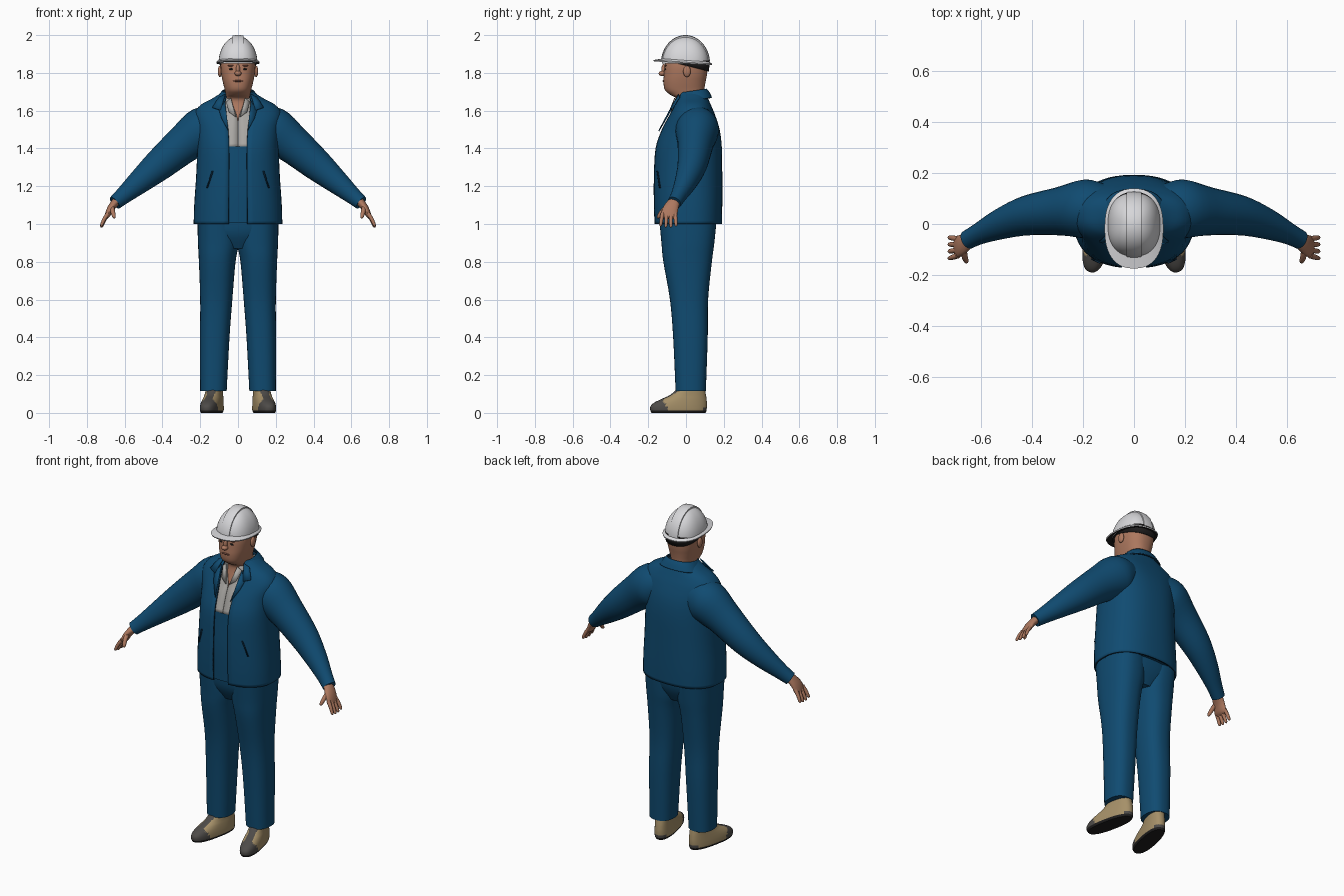
import bpy, bmesh
from math import sin, cos, pi, asin, radians
from mathutils import Vector, Matrix

if "Cube" in bpy.data.objects:
    bpy.data.objects.remove(bpy.data.objects["Cube"])

P = 2.4  # squareness of body cross-sections


def material(name, *rgb):
    m = bpy.data.materials.new(name)
    m.use_nodes = True
    m.diffuse_color = (*rgb, 1)
    node = next(n for n in m.node_tree.nodes if n.type == 'BSDF_PRINCIPLED')
    node.inputs["Base Color"].default_value = (*rgb, 1)
    node.inputs["Roughness"].default_value = 0.7
    return m


BLUE = material("work_blue", .005, .07, .165)
SEAM = material("dark_navy", .003, .025, .06)
SKIN = material("skin", .42, .19, .115)
LIP = material("brown_skin", .2, .075, .05)
WHITE = material("helmet_white", .68, .68, .7)
GREY = material("shirt_grey", .4, .39, .37)
TAN = material("boot_tan", .38, .28, .14)
TOE = material("toe_grey", .075, .07, .065)
BLACK = material("black", .014, .013, .013)


def finish(bm, name, mats, rule=None, mirror=False, thick=0, xform=None, rim=0):
    if rule:
        bm.normal_update()
        for f in bm.faces:
            f.material_index = rule(f.calc_center_median(), f.normal)
    if xform:
        bm.transform(xform)
    me = bpy.data.meshes.new(name)
    bm.to_mesh(me)
    bm.free()
    for m in mats:
        me.materials.append(m)
    ob = bpy.data.objects.new(name, me)
    bpy.context.scene.collection.objects.link(ob)
    bpy.ops.object.select_all(action='DESELECT')
    ob.select_set(True)
    bpy.context.view_layer.objects.active = ob
    bpy.ops.object.shade_smooth_by_angle(angle=radians(45))
    if thick:
        s = ob.modifiers.new("thickness", 'SOLIDIFY')
        s.thickness = thick
        s.material_offset_rim = rim
    if mirror:
        ob.modifiers.new("mirror", 'MIRROR')
    return ob


def smooth(rows, steps=4):
    """Catmull-Rom through rows of section values."""
    width = max(map(len, rows))
    v = [Vector(list(r) + [0] * (width - len(r))) for r in rows]
    v = [v[0]] + v + [v[-1]]
    out = []
    for a, b, c, d in zip(v, v[1:], v[2:], v[3:]):
        for k in range(steps):
            t = k / steps
            out.append(b + (c - a) * (t / 2) + (a * 2 - b * 5 + c * 4 - d) * (t * t / 2)
                       + (b * 3 - a - c * 3 + d) * (t ** 3 / 2))
    return out + [v[-1]]


def power(v, e):
    return abs(v) ** e * (1 if v >= 0 else -1)


def section(row, n=48):
    """Horizontal section: z, half width, front y, back y, front gap, tilt, centre x."""
    z, rx, yf, yb, gap, tilt, xc = (list(row) + [0] * 7)[:7]
    mid, hy = (yf + yb) / 2, (yb - yf) / 2
    start = asin(min(1, max(0, gap) / rx) ** (P / 2))
    pts = []
    for i in range(n + (gap > 0)):
        t = start + (2 * pi - 2 * start) * i / n
        y = -hy * power(cos(t), 2 / P)
        pts.append(Vector((xc + rx * power(sin(t), 2 / P), mid + y, z + tilt * y)))
    return pts


def loft(name, rings, mats, is_open=False, caps=True, **kw):
    bm = bmesh.new()
    vs = [[bm.verts.new(p) for p in r] for r in rings]
    n = len(vs[0])
    for a, b in zip(vs, vs[1:]):
        for i in range(n - is_open):
            j = (i + 1) % n
            bm.faces.new((a[i], a[j], b[j], b[i]))
    if caps and not is_open:
        bm.faces.new(vs[0][::-1])
        bm.faces.new(vs[-1])
        bmesh.ops.recalc_face_normals(bm, faces=bm.faces)
    return finish(bm, name, mats, **kw)


def body(name, rows, mats, **kw):
    return loft(name, [section(r) for r in smooth(rows)], mats, **kw)


def tube(name, rows, mat, n=20):
    """Mirrored limb: rows of x, y, z, radius across, radius along y."""
    rows = smooth(rows)
    rings = []
    for i, r in enumerate(rows):
        a, b = rows[max(i - 1, 0)], rows[min(i + 1, len(rows) - 1)]
        t = Vector(b[:3]) - Vector(a[:3])
        t.normalize()
        u = Vector((0, 1, 0))
        u = (u - t * u.dot(t)).normalized()
        v = t.cross(u)
        rings.append([Vector(r[:3]) + v * (r[3] * cos(2 * pi * k / n)) + u * (r[4] * sin(2 * pi * k / n))
                      for k in range(n)])
    return loft(name, rings, [mat], mirror=True)


def blob(name, loc, size, mat, mirror=False):
    bm = bmesh.new()
    bmesh.ops.create_uvsphere(bm, u_segments=20, v_segments=12, radius=1,
                              matrix=Matrix.Translation(loc) @ Matrix.Diagonal((*size, 1)))
    return finish(bm, name, [mat], mirror=mirror)


def front_y(rows, z, x):
    r = min(smooth(rows, 8), key=lambda q: abs(q[0] - z))
    return (r[2] + r[3]) / 2 - (r[3] - r[2]) / 2 * max(0, 1 - (abs(x) / r[1]) ** P) ** (1 / P)


def plate(name, rows, outline, mat, lift=.009):
    bm = bmesh.new()
    bm.faces.new([bm.verts.new((x, front_y(rows, z, x) - lift, z)) for x, z in outline])
    return finish(bm, name, [mat], mirror=True, thick=.006)


# Trousers
body("trouser_legs", [(.115, .07, -.055, .105, 0, 0, .13), (.4, .078, -.068, .115, 0, 0, .123),
                      (.6, .085, -.085, .117, 0, 0, .115), (.8, .097, -.12, .137, 0, 0, .11),
                      (.9, .108, -.13, .15, 0, 0, .104), (1.03, .107, -.142, .163, 0, 0, .108)],
     [BLUE], mirror=True)
body("trouser_seat", [(.87, .09, -.09, .11), (.95, .2, -.132, .15), (1.04, .214, -.143, .165)], [BLUE])

# Bib, shirt and open jacket
body("bib", [(1.005, .215, -.152, .175), (1.2, .207, -.158, .178), (1.41, .198, -.148, .174)], [BLUE])
shirt = [(1.41, .198, -.148, .172, .001), (1.5, .185, -.118, .16, .001), (1.56, .15, -.092, .135, .003),
         (1.62, .092, -.07, .115, .024), (1.675, .08, -.05, .108, .04, .15)]
body("shirt", shirt, [GREY], is_open=True, thick=.004)
plate("shirt_collar", shirt, [(.036, 1.665), (.062, 1.645), (.046, 1.59), (.01, 1.565)], GREY, .008)
jacket = [(1, .235, -.168, .19, .05), (1.1, .232, -.172, .192, .05), (1.25, .222, -.172, .192, .048),
          (1.4, .216, -.163, .19, .048), (1.5, .22, -.13, .178, .052), (1.58, .232, -.088, .153, .062),
          (1.63, .198, -.062, .132, .068), (1.665, .135, -.044, .117, .066), (1.695, .088, -.034, .106, .062)]
body("jacket", jacket, [BLUE, SEAM], is_open=True, thick=.01, rim=1)
body("jacket_collar", [(1.655, .122, -.06, .138, .075, .15), (1.685, .1, -.05, .124, .068, .15),
                       (1.705, .084, -.042, .11, .06, .15)], [BLUE, SEAM], is_open=True, thick=.008, rim=1)
plate("collar_points", jacket, [(.066, 1.685), (.1, 1.67), (.135, 1.615), (.092, 1.6)], BLUE, .012)
plate("lapels", jacket, [(.068, 1.65), (.1, 1.6), (.088, 1.56), (.05, 1.49)], BLUE)
plate("pocket_slits", jacket, [(.13, 1.28), (.136, 1.28), (.165, 1.19), (.159, 1.19)], SEAM, .003)

# Sleeves
tube("sleeves", [(.1, .07, 1.53, .09, .085), (.18, .06, 1.5, .122, .115), (.288, .05, 1.422, .102, .095),
                 (.417, .033, 1.313, .084, .078), (.52, 0, 1.225, .064, .06), (.605, -.038, 1.152, .046, .042),
                 (.652, -.062, 1.112, .038, .037)], BLUE, 28)

# Hands
tube("palms", [(.635, -.055, 1.13, .024, .028), (.672, -.08, 1.085, .019, .04), (.692, -.09, 1.045, .014, .043),
               (.701, -.092, 1.03, .006, .034)], SKIN)
for i, finger in enumerate(("index", "middle", "ring", "little")):
    drop = .006 * abs(i - 1.5)
    tube(finger + "_fingers", [(.689, -.124 + .022 * i, 1.055, .011, .011),
                               (.709, -.13 + .025 * i, 1.015 + drop, .01, .01),
                               (.722, -.134 + .027 * i, .986 + drop, .008, .008),
                               (.725, -.134 + .027 * i, .979 + drop, .002, .002)], SKIN, 10)
tube("thumbs", [(.668, -.1, 1.09, .014, .014), (.662, -.13, 1.062, .012, .012),
                (.656, -.146, 1.038, .009, .009), (.654, -.15, 1.03, .002, .002)], SKIN, 10)


# Boots
def boot_colour(c, n):
    if c.z < .014:
        return 2
    if c.y < -.115 - .4 * (c.z - .03) or (c.z < .03 and c.y > .08):
        return 1
    return 1 if abs(c.x) < .022 and c.y < -.03 and n.z > .3 else 0


turn = Matrix.Translation((.13, 0, 0)) @ Matrix.Rotation(radians(12), 4, 'Z')
body("boots", [(0, .046, -.185, .105), (.013, .052, -.192, .11), (.035, .052, -.191, .112),
               (.055, .05, -.17, .112), (.075, .047, -.128, .11), (.095, .044, -.085, .107),
               (.13, .042, -.045, .1)], [TAN, TOE, BLACK], rule=boot_colour, mirror=True, xform=turn)

# Head
head = [(1.5, .07, -.095, .1), (1.6, .072, -.06, .1), (1.66, .07, -.05, .1), (1.685, .066, -.085, .098),
        (1.71, .07, -.112, .097), (1.75, .08, -.119, .103), (1.79, .088, -.117, .111),
        (1.84, .092, -.113, .115), (1.89, .084, -.1, .105), (1.94, .055, -.06, .07)]
body("head", head, [SKIN])
blob("ears", (.096, .005, 1.808), (.011, .02, .03), SKIN, True)
blob("nose_bridge", (0, -.117, 1.815), (.011, .014, .032), SKIN)
blob("nose", (0, -.125, 1.797), (.018, .02, .014), SKIN)
blob("eyes", (.035, front_y(head, 1.82, .035), 1.82), (.013, .004, .005), BLACK, True)
blob("eyebrows", (.036, front_y(head, 1.838, .036), 1.838), (.02, .005, .004), LIP, True)
blob("mouth", (0, front_y(head, 1.757, 0), 1.757), (.028, .005, .005), LIP)


# Safety helmet
def underside(c, n):
    return 1 if n.z < -.5 else 0


dome = []
for k in range(13):
    a = k * pi / 24.2
    dome.append((1.85 + .144 * sin(a), .103 * cos(a), -.003 - .125 * cos(a), -.003 + .125 * cos(a)))
loft("helmet_shell", [section(r) for r in dome], [WHITE, BLACK], rule=underside)
loft("helmet_brim", [section(r) for r in [(1.85, .09, -.11, .115, 0, -.065), (1.851, .113, -.17, .137, 0, -.065),
                                          (1.858, .115, -.174, .139, 0, -.065),
                                          (1.868, .1, -.124, .12, 0, -.065)]],
     [WHITE, BLACK], caps=False, rule=underside)
bm = bmesh.new()
bmesh.ops.create_uvsphere(bm, u_segments=48, v_segments=32, radius=1, matrix=Matrix.Translation((0, -.003, 1.85))
                          @ Matrix.Diagonal((.14, .13, .15, 1)))
for co, no in [((.03, 0, 0), (1, 0, 0)), ((-.03, 0, 0), (-1, 0, 0)), ((0, 0, 1.86), (0, 0, -1))]:
    geom = bm.verts[:] + bm.edges[:] + bm.faces[:]
    bmesh.ops.bisect_plane(bm, geom=geom, plane_co=co, plane_no=no, clear_outer=True)
    bmesh.ops.holes_fill(bm, edges=[e for e in bm.edges if e.is_boundary])
finish(bm, "helmet_ridge", [WHITE])
loft("helmet_strap", [section(r) for r in [(1.838, .096, -.118, .122, .09, -.25), (1.866, .098, -.12, .125, .09)]],
     [BLACK], is_open=True, thick=.004)
